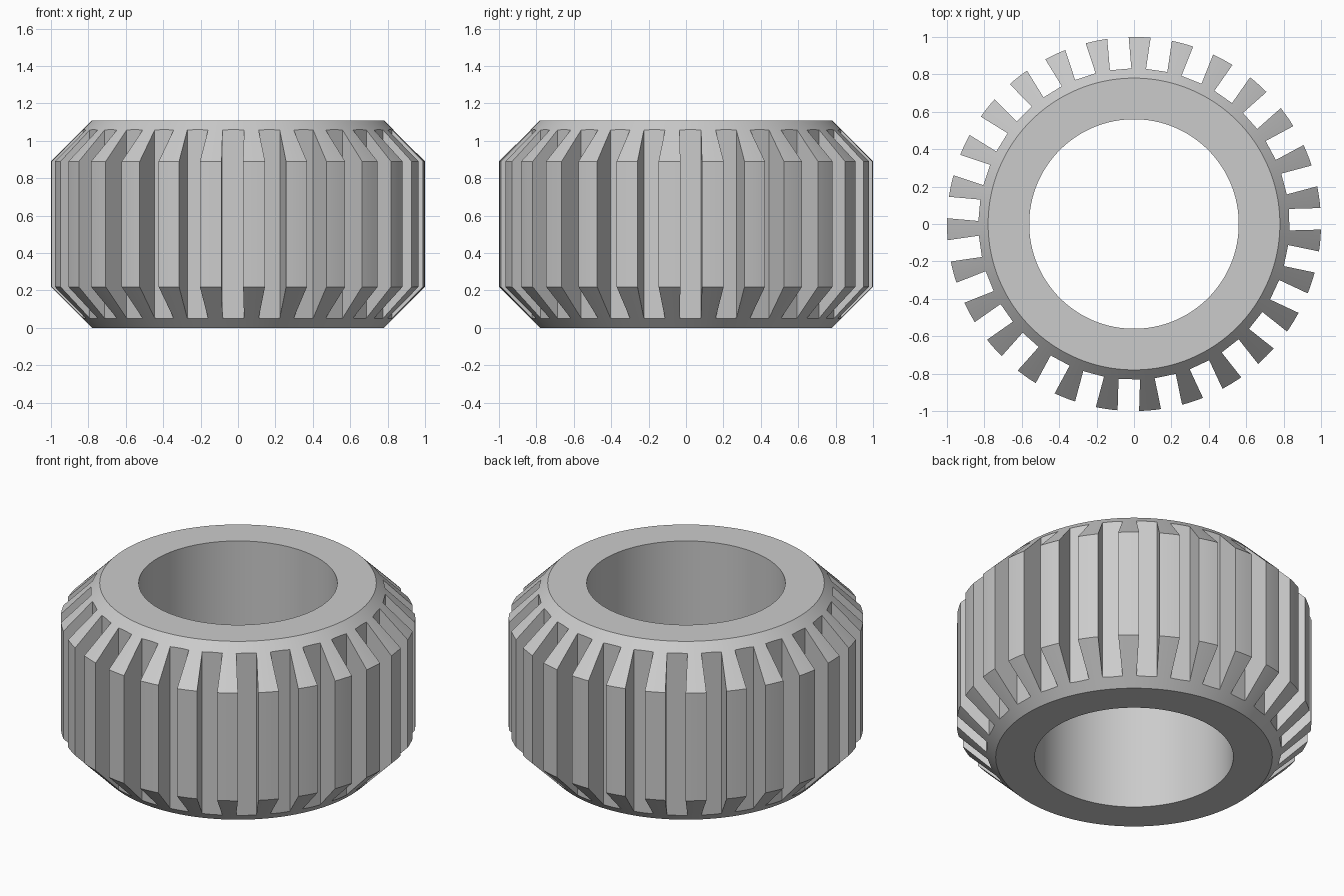
import bpy
import bmesh
from math import cos, sin, radians, tau
from mathutils import Matrix

if "Cube" in bpy.data.objects:
    bpy.data.objects.remove(bpy.data.objects["Cube"])

HEIGHT, CHAMFER = 1.11, 0.22
OUTER, HOLE, SLOT_FLOOR = 1.0, 0.56, 0.83
SLOTS, SLOT_WIDTH, PHASE = 27, 0.115, radians(1.6)
SEGMENTS = 216

grey = bpy.data.materials.new("plain grey")
grey.use_nodes = True
colour = (0.6, 0.6, 0.6, 1)
grey.diffuse_color = colour
grey.node_tree.nodes["Principled BSDF"].inputs["Base Color"].default_value = colour


def add_object(name, bm):
    bmesh.ops.recalc_face_normals(bm, faces=bm.faces)
    mesh = bpy.data.meshes.new(name)
    bm.to_mesh(mesh)
    bm.free()
    mesh.materials.append(grey)
    obj = bpy.data.objects.new(name, mesh)
    bpy.context.collection.objects.link(obj)
    return obj


# Ring body: closed chamfered profile swept round the z axis
profile = [(HOLE, 0), (OUTER - CHAMFER, 0), (OUTER, CHAMFER),
           (OUTER, HEIGHT - CHAMFER), (OUTER - CHAMFER, HEIGHT), (HOLE, HEIGHT)]
bm = bmesh.new()
rings = []
for i in range(SEGMENTS):
    a = tau * i / SEGMENTS
    rings.append([bm.verts.new((r * cos(a), r * sin(a), z)) for r, z in profile])
for i, ring in enumerate(rings):
    following = rings[(i + 1) % SEGMENTS]
    for j in range(len(profile)):
        k = (j + 1) % len(profile)
        bm.faces.new((ring[j], following[j], following[k], ring[k]))
wheel = add_object("ribbed_ring", bm)

# Slot cutters: parallel-sided boxes spaced round the rim
bm = bmesh.new()
depth = 0.4
for i in range(SLOTS):
    place = (Matrix.Rotation(PHASE + tau * i / SLOTS, 4, "Z")
             @ Matrix.Translation((SLOT_FLOOR + depth / 2, 0, HEIGHT / 2))
             @ Matrix.Diagonal((depth, SLOT_WIDTH, HEIGHT + 0.4, 1)))
    bmesh.ops.create_cube(bm, size=1, matrix=place)
cutter = add_object("slot_cutter", bm)
cutter.hide_render = True

# Cut the slots, then drop the cutter
cut = wheel.modifiers.new("slots", "BOOLEAN")
cut.operation = "DIFFERENCE"
cut.solver = "EXACT"
cut.object = cutter
bpy.ops.object.select_all(action="DESELECT")
wheel.select_set(True)
bpy.context.view_layer.objects.active = wheel
bpy.ops.object.modifier_apply(modifier=cut.name)
bpy.data.objects.remove(cutter)

# Smooth round surfaces, crisp rib edges
bpy.ops.object.shade_smooth_by_angle(angle=radians(20))
